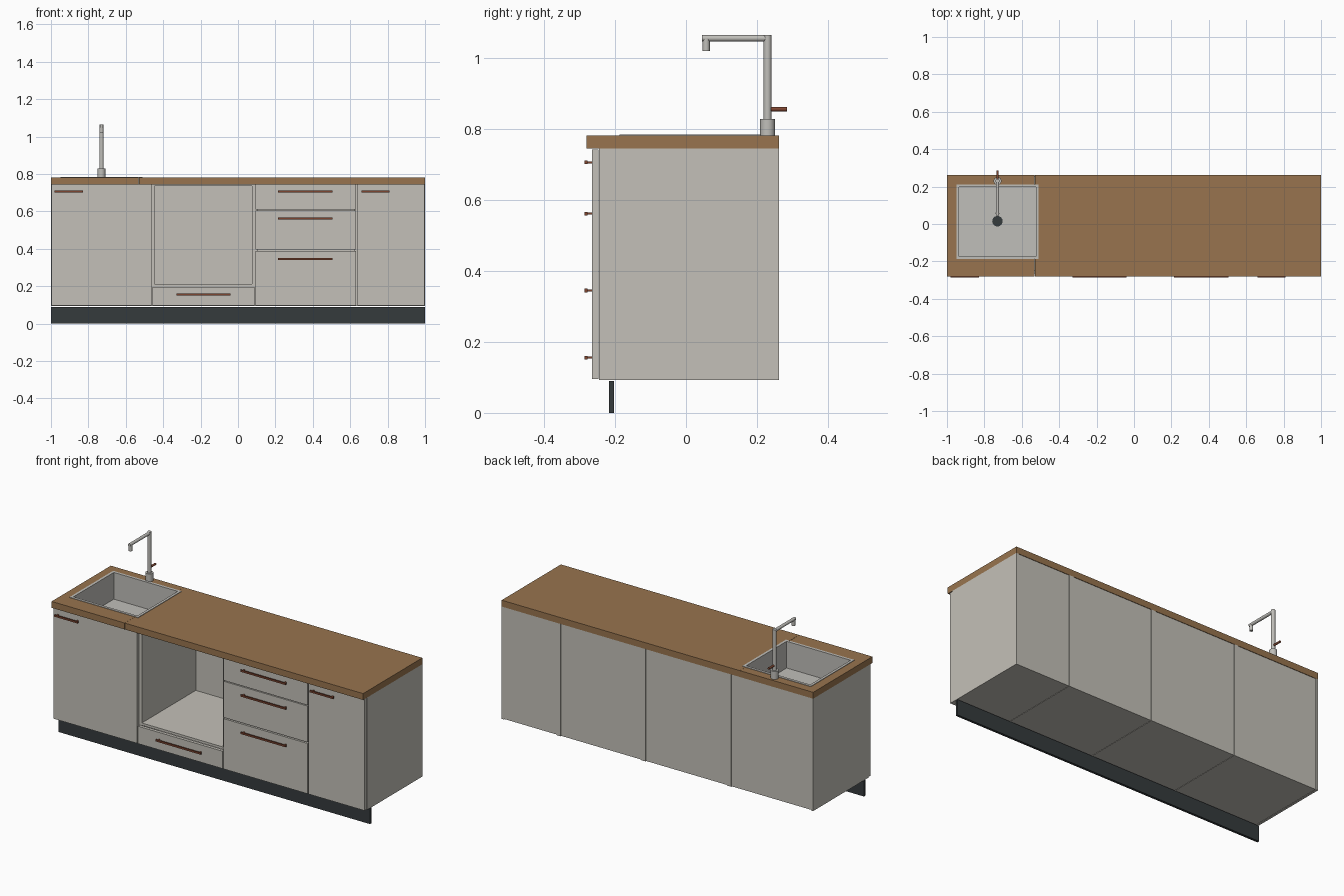
import bpy, bmesh, math
from mathutils import Vector

if "Cube" in bpy.data.objects:
    bpy.data.objects.remove(bpy.data.objects["Cube"])


def material(name, rgb):
    m = bpy.data.materials.new(name)
    m.diffuse_color = (*rgb, 1)
    m.use_nodes = True
    m.node_tree.nodes["Principled BSDF"].inputs["Base Color"].default_value = m.diffuse_color
    return m


CABINET = material("warm light grey", (0.55, 0.53, 0.48))
WOOD = material("oak brown", (0.314, 0.175, 0.077))
PLINTH = material("charcoal", (0.035, 0.043, 0.046))
COPPER = material("copper brown", (0.21, 0.06, 0.03))
STEEL = material("brushed steel", (0.53, 0.52, 0.49))


def finish(name, bm, mat):
    bmesh.ops.recalc_face_normals(bm, faces=bm.faces[:])
    me = bpy.data.meshes.new(name)
    bm.to_mesh(me)
    bm.free()
    me.materials.append(mat)
    ob = bpy.data.objects.new(name, me)
    bpy.context.collection.objects.link(ob)
    return ob


def add_box(bm, x0, x1, y0, y1, z0, z1):
    vs = bmesh.ops.create_cube(bm, size=1)["verts"]
    for v in vs:
        v.co = Vector((x1 if v.co.x > 0 else x0,
                       y1 if v.co.y > 0 else y0,
                       z1 if v.co.z > 0 else z0))


def boxes(name, mat, *dims):
    bm = bmesh.new()
    for d in dims:
        add_box(bm, *d)
    return finish(name, bm, mat)


def rod(name, mat, a, b, r, sides=24):
    """Smooth cylinder from point a to point b."""
    a, b = Vector(a), Vector(b)
    bpy.ops.mesh.primitive_cylinder_add(vertices=sides, radius=r, depth=(b - a).length,
                                        location=(a + b) / 2)
    ob = bpy.context.object
    ob.name = name
    ob.rotation_euler = (b - a).to_track_quat('Z', 'Y').to_euler()
    ob.data.materials.append(mat)
    bpy.ops.object.shade_smooth_by_angle(angle=math.radians(40))
    return ob


BACK, FACE, FRONT = 0.262, -0.245, -0.265   # carcass back, carcass front, door front
BOTTOM, TOP, COUNTER = 0.093, 0.745, 0.782
T = 0.014                                   # panel thickness

# Carcasses: sides, floor and a slightly recessed back; plinth under each
units = {"sink_unit": (-1.0, -0.46), "oven_unit": (-0.46, 0.09),
         "drawer_unit": (0.09, 0.635), "narrow_unit": (0.635, 1.0)}
for name, (x0, x1) in units.items():
    parts = [(x0, x0 + T, FACE, BACK, BOTTOM, TOP),
             (x1 - T, x1, FACE, BACK, BOTTOM, TOP),
             (x0 + T, x1 - T, FACE, BACK - 0.003, BOTTOM + 0.002, BOTTOM + T),
             (x0 + T, x1 - T, BACK - 0.012, BACK - 0.003, BOTTOM + T, TOP)]
    if name == "oven_unit":                 # open niche: floor shelf and top rail
        parts += [(x0 + T, x1 - T, FACE, BACK - 0.012, 0.197, 0.211),
                  (x0 + T, x1 - T, FACE, BACK - 0.012, TOP - 0.01, TOP)]
    boxes(name + "_carcass", CABINET, *parts)
    boxes(name + "_plinth", PLINTH, (x0, x1, -0.217, -0.203, 0, 0.09))

# Doors and drawer fronts with bar handles: x0, x1, z0, z1, handle x0, x1, z
fronts = {
    "sink_door": (-0.998, -0.462, 0.096, 0.743, -0.98, -0.83, 0.706),
    "oven_drawer": (-0.457, 0.087, 0.096, 0.197, -0.33, -0.04, 0.156),
    "top_drawer": (0.093, 0.632, 0.610, 0.743, 0.215, 0.505, 0.706),
    "middle_drawer": (0.093, 0.632, 0.395, 0.605, 0.215, 0.505, 0.562),
    "bottom_drawer": (0.093, 0.632, 0.096, 0.388, 0.215, 0.505, 0.345),
    "narrow_door": (0.638, 0.998, 0.096, 0.743, 0.66, 0.81, 0.706),
}
for name, (x0, x1, z0, z1, h0, h1, hz) in fronts.items():
    boxes(name, CABINET, (x0, x1, FRONT, FACE - 0.002, z0, z1))
    posts = [(x, x + 0.008, -0.279, FRONT, hz - 0.003, hz + 0.003)
             for x in (h0 + 0.008, h1 - 0.016)]
    boxes(name + "_handle", COPPER,
          (h0, h1, -0.286, -0.278, hz - 0.005, hz + 0.005), *posts)

# Worktop in two lengths, with an opening cut for the basin
cutter = boxes("basin_cutter", WOOD, (-0.942, -0.518, -0.178, 0.203, 0.6, 0.9))
cutter.hide_render = True
cutter.hide_viewport = True
for name, x0, x1 in (("sink_worktop", -1, -0.531), ("long_worktop", -0.53, 1)):
    top = boxes(name, WOOD, (x0, x1, -0.281, BACK, TOP, COUNTER))
    cut = top.modifiers.new("basin_opening", 'BOOLEAN')
    cut.operation = 'DIFFERENCE'
    cut.solver = 'EXACT'
    cut.object = cutter

# Sink: lofted rectangles from the outer shell, over the rim, to the inner floor
RIM, FLOOR = COUNTER + 0.003, 0.63
rings = [(0.011, FLOOR - 0.004), (0.011, COUNTER), (0, COUNTER),
         (0, RIM), (0.015, RIM), (0.015, FLOOR)]
bm = bmesh.new()
loops = []
for inset, z in rings:
    x0, x1, y0, y1 = -0.95 + inset, -0.51 - inset, -0.188 + inset, 0.212 - inset
    loops.append([bm.verts.new(p) for p in
                  ((x0, y0, z), (x1, y0, z), (x1, y1, z), (x0, y1, z))])
for a, b in zip(loops, loops[1:]):
    for i in range(4):
        j = (i + 1) % 4
        bm.faces.new((a[i], a[j], b[j], b[i]))
bm.faces.new(loops[0])
bm.faces.new(loops[-1])
finish("sink_basin", bm, STEEL)
rod("sink_drain", PLINTH, (-0.73, 0.015, FLOOR - 0.002), (-0.73, 0.015, FLOOR + 0.004), 0.028)

# Tap: base, stem, arm, spout and lever
TX, TY = -0.73, 0.23
rod("tap_base", STEEL, (TX, TY, COUNTER), (TX, TY, 0.828), 0.021)
rod("tap_stem", STEEL, (TX, TY, 0.828), (TX, TY, 1.065), 0.011)
rod("tap_arm", STEEL, (TX, TY, 1.056), (TX, 0.045, 1.056), 0.009)
rod("tap_spout", STEEL, (TX, 0.057, 1.056), (TX, 0.057, 1.02), 0.01)
rod("tap_lever", COPPER, (TX, TY + 0.008, 0.856), (TX, 0.285, 0.856), 0.006)
